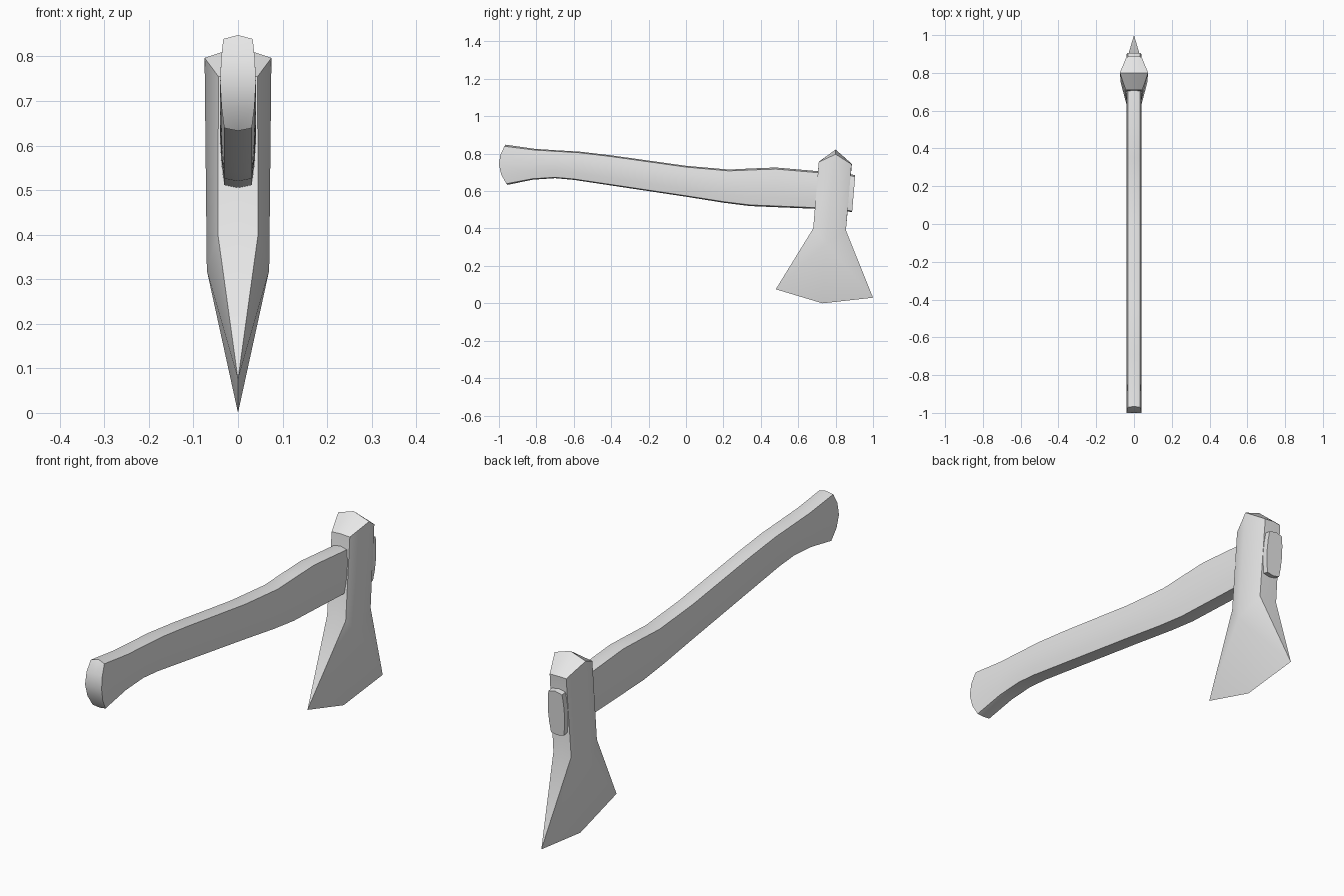
import bpy, bmesh, math

cube = bpy.data.objects.get("Cube")
if cube:
    bpy.data.objects.remove(cube, do_unlink=True)

grey = bpy.data.materials.new("light grey")
grey.use_nodes = True
COLOUR = (0.8, 0.8, 0.8, 1)
grey.diffuse_color = COLOUR
grey.node_tree.nodes["Principled BSDF"].inputs["Base Color"].default_value = COLOUR


def mirrored_object(name, points, faces, angle):
    """Build the +x half, mirror it across x = 0 and shade it by angle."""
    bm = bmesh.new()
    verts = [bm.verts.new(p) for p in points]
    for f in faces:
        bm.faces.new([verts[i] for i in f])
    bmesh.ops.mirror(bm, geom=bm.verts[:] + bm.edges[:] + bm.faces[:],
                     axis='X', merge_dist=0.0005)
    bmesh.ops.remove_doubles(bm, verts=bm.verts[:], dist=0.0005)
    bmesh.ops.recalc_face_normals(bm, faces=bm.faces[:])
    mesh = bpy.data.meshes.new(name)
    bm.to_mesh(mesh)
    bm.free()
    mesh.materials.append(grey)
    obj = bpy.data.objects.new(name, mesh)
    bpy.context.collection.objects.link(obj)
    bpy.ops.object.select_all(action='DESELECT')
    obj.select_set(True)
    bpy.context.view_layer.objects.active = obj
    bpy.ops.object.shade_smooth_by_angle(angle=math.radians(angle))
    return obj


# Handle: stations of (top y, top z, bottom y, bottom z) along its length
stations = [
    (-0.965, 0.848, -0.955, 0.633), (-0.81, 0.826, -0.82, 0.661),
    (-0.69, 0.818, -0.70, 0.669), (-0.57, 0.811, -0.60, 0.660),
    (-0.40, 0.791, -0.40, 0.630), (0.0, 0.735, 0.0, 0.570),
    (0.23, 0.715, 0.20, 0.538), (0.35, 0.721, 0.34, 0.520),
    (0.48, 0.726, 0.48, 0.514), (0.70, 0.707, 0.70, 0.505),
    (0.87, 0.69, 0.86, 0.492), (0.905, 0.686, 0.888, 0.487)]
# Half cross-section: depth below the top, half width
section = [(0, 0), (0.04, 0.033), (0.25, 0.038), (0.5, 0.04),
           (0.75, 0.037), (0.97, 0.031), (1, 0)]
points, faces = [], []
n = len(section)
for s, (ty, tz, by, bz) in enumerate(stations):
    bulge = 0.04 if s == 0 else 0
    for t, w in section:
        y = ty + (by - ty) * t - bulge * (1 - (2 * t - 1) ** 2)
        points.append((w, y, tz + (bz - tz) * t))
for s in range(len(stations) - 1):
    for i in range(n - 1):
        a = s * n + i
        faces.append((a, a + 1, a + n + 1, a + n))
# Butt is rounded, so it is closed in strips down a centre line
centre = []
for i in range(1, n - 1):
    centre.append(len(points))
    points.append((0, points[i][1], points[i][2]))
faces.append((0, 1, centre[0]))
for i in range(1, n - 2):
    faces.append((i, i + 1, centre[i], centre[i - 1]))
faces.append((n - 2, n - 1, centre[-1]))
faces.append(tuple(range((len(stations) - 1) * n, len(stations) * n)))
mirrored_object("handle", points, faces, 40)

# Axe head: half-width hexagonal body tapering into a flared blade
head = {
    "crest": (0, 0.80, 0.822), "ridge_top": (0.075, 0.80, 0.797),
    "front_top_mid": (0, 0.71, 0.757), "front_top": (0.044, 0.71, 0.755),
    "back_top_mid": (0, 0.887, 0.745), "back_top": (0.04, 0.885, 0.743),
    "front_neck_mid": (0, 0.68, 0.40), "front_neck": (0.045, 0.68, 0.40),
    "back_neck_mid": (0, 0.855, 0.39), "back_neck": (0.043, 0.855, 0.39),
    "ridge_low": (0.07, 0.748, 0.32),
    "toe": (0, 0.48, 0.075), "edge": (0, 0.73, 0), "heel": (0, 1.0, 0.03)}
head_faces = []
for side, tip in (("front", "toe"), ("back", "heel")):
    top, neck = side + "_top", side + "_neck"
    head_faces += [
        ("crest", "ridge_top", top, top + "_mid"),
        ("ridge_top", "ridge_low", neck, top),
        (top, neck, neck + "_mid", top + "_mid"),
        (neck, tip, neck + "_mid"),
        (neck, "ridge_low", tip),
        ("ridge_low", "edge", tip)]
index = {k: i for i, k in enumerate(head)}
mirrored_object("axe_head", list(head.values()),
                [[index[k] for k in f] for f in head_faces], 40)
